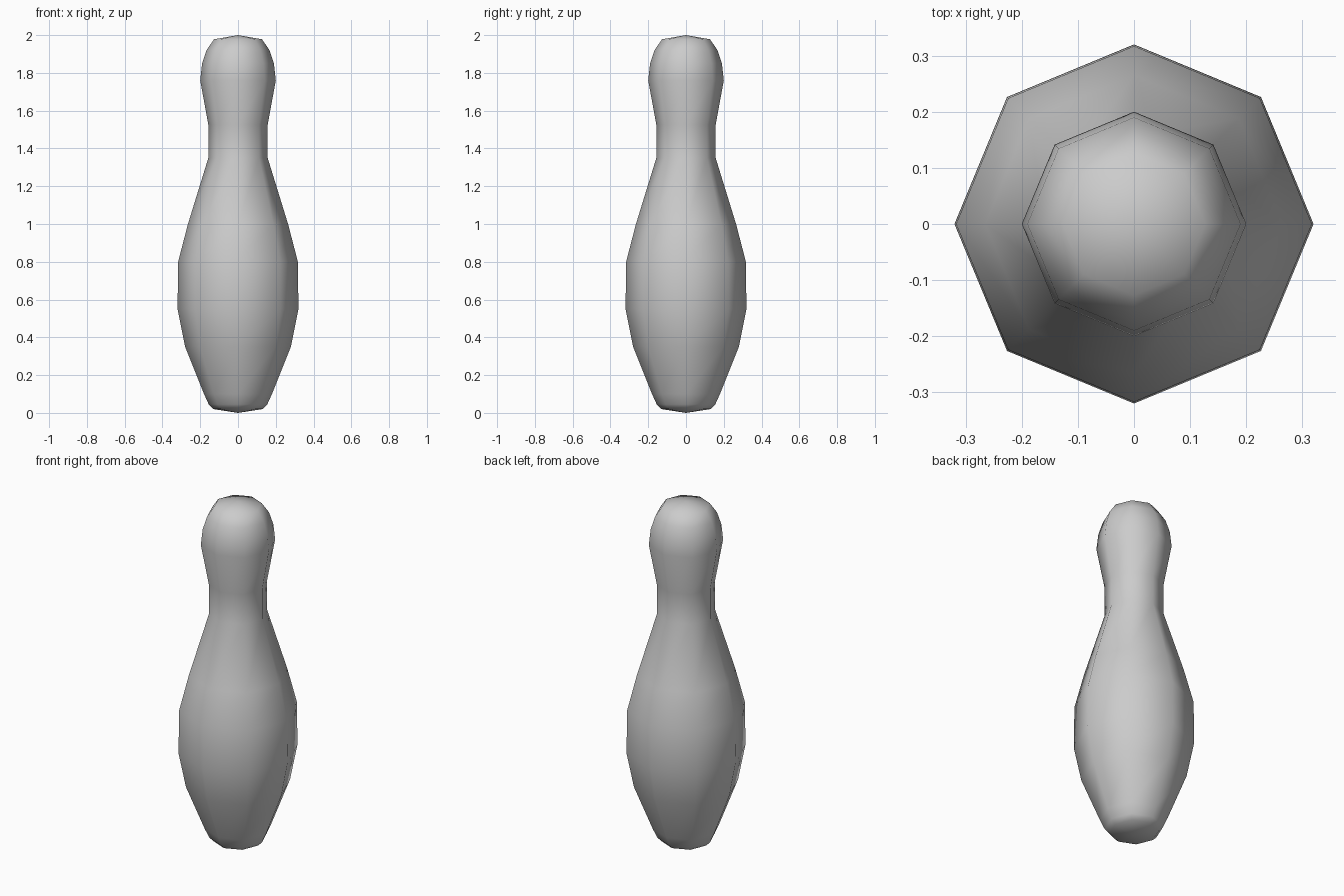
import bpy
import bmesh
from math import cos, sin, tau

cube = bpy.data.objects.get("Cube")
if cube:
    bpy.data.objects.remove(cube, do_unlink=True)

SIDES = 8
# Outline from base to crown: (radius, height)
PROFILE = [(0.13, 0.02), (0.155, 0.045), (0.18, 0.1), (0.28, 0.35),
           (0.32, 0.55), (0.317, 0.8), (0.265, 1.0), (0.157, 1.35),
           (0.157, 1.525), (0.2, 1.76), (0.19, 1.85), (0.167, 1.92), (0.127, 1.978)]

# Single grey material
grey = bpy.data.materials.new("plain grey")
grey.use_nodes = True
colour = (0.6, 0.6, 0.6, 1)
grey.diffuse_color = colour
bsdf = next(n for n in grey.node_tree.nodes if n.type == 'BSDF_PRINCIPLED')
bsdf.inputs["Base Color"].default_value = colour

# Turned body: rings joined by quads, closed with a shallow cone at each end
bm = bmesh.new()
rings = [[bm.verts.new((r * cos(tau * i / SIDES), r * sin(tau * i / SIDES), z))
          for i in range(SIDES)] for r, z in PROFILE]
base = bm.verts.new((0, 0, 0))
crown = bm.verts.new((0, 0, 2))
for i in range(SIDES):
    j = (i + 1) % SIDES
    for low, high in zip(rings, rings[1:]):
        bm.faces.new((low[i], low[j], high[j], high[i]))
    bm.faces.new((base, rings[0][j], rings[0][i]))
    bm.faces.new((crown, rings[-1][i], rings[-1][j]))
bmesh.ops.recalc_face_normals(bm, faces=bm.faces)
for face in bm.faces:
    face.smooth = True

mesh = bpy.data.meshes.new("pin_body")
bm.to_mesh(mesh)
bm.free()
mesh.materials.append(grey)
pin = bpy.data.objects.new("pin_body", mesh)
bpy.context.collection.objects.link(pin)
